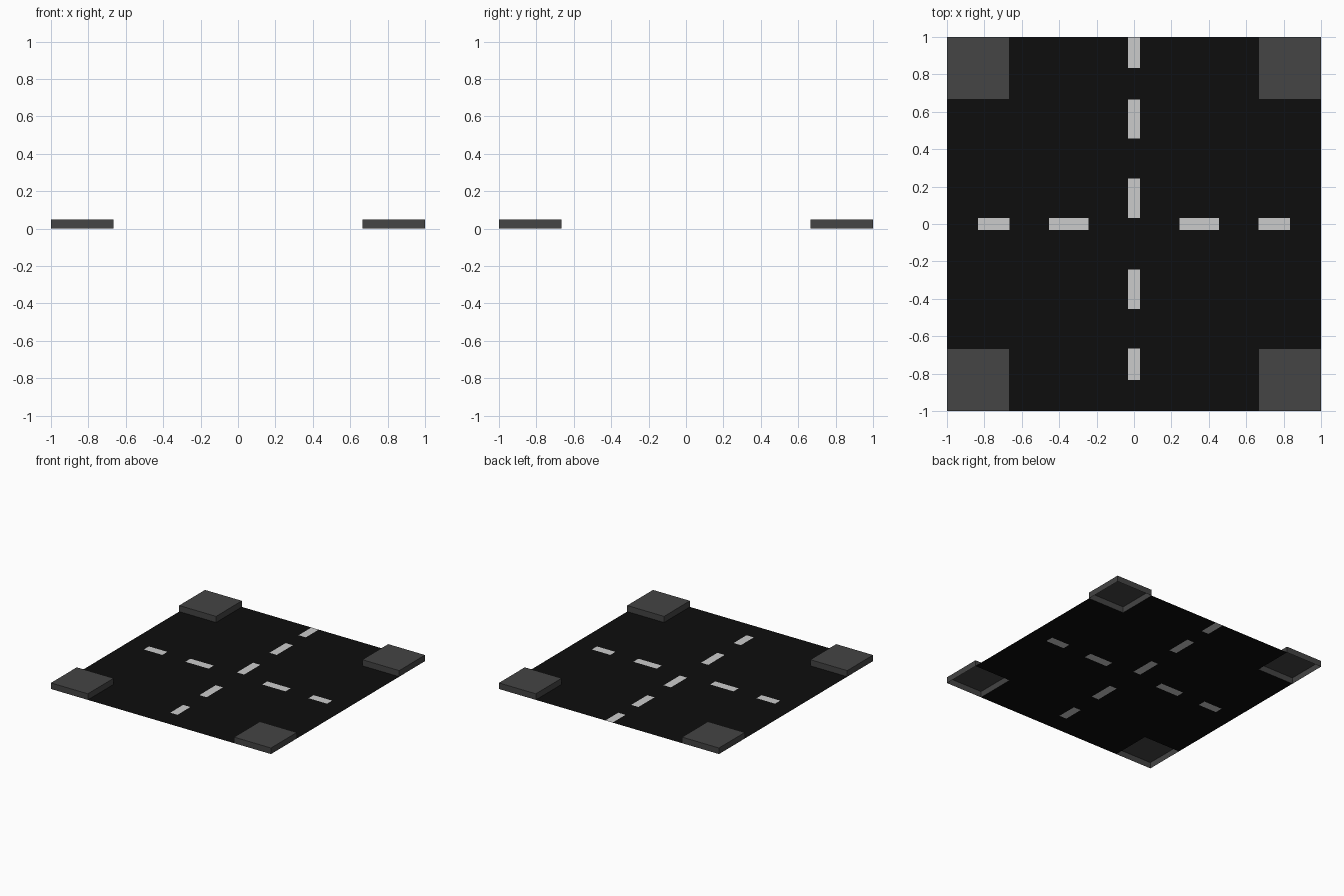
import bpy, bmesh

if "Cube" in bpy.data.objects:
    bpy.data.objects.remove(bpy.data.objects["Cube"])

HALF, CURB, HEIGHT, W = 1.0, 0.665, 0.05, 0.033


def material(name, v):
    m = bpy.data.materials.new(name)
    m.diffuse_color = (v, v, v, 1)
    m.use_nodes = True
    m.node_tree.nodes["Principled BSDF"].inputs["Base Color"].default_value = m.diffuse_color
    return m


def finish(name, bm, mat):
    bmesh.ops.remove_doubles(bm, verts=bm.verts, dist=1e-5)
    me = bpy.data.meshes.new(name)
    bm.to_mesh(me)
    bm.free()
    me.materials.append(mat)
    ob = bpy.data.objects.new(name, me)
    bpy.context.collection.objects.link(ob)
    return ob


def rect(bm, x0, x1, y0, y1, z=0.0):
    return bm.faces.new([bm.verts.new((x, y, z)) for x, y in
                         ((x0, y0), (x1, y0), (x1, y1), (x0, y1))])


asphalt = material("asphalt", 0.004)
paving = material("paving", 0.058)
paint = material("paint", 0.8)

# Lane dashes as (x0, x1, y0, y1), flush with the road
along_y = [(0.833, HALF), (0.456, CURB), (W, 0.243), (-0.455, -0.242), (-0.833, -CURB)]
along_x = [(0.243, 0.455), (CURB, 0.833), (-0.455, -0.243), (-0.833, -CURB)]
dashes = [(-W, W, a, b) for a, b in along_y] + [(a, b, -W, W) for a, b in along_x]

bm = bmesh.new()
for d in dashes:
    rect(bm, *d)
finish("lane_markings", bm, paint)

# Cross-shaped road surface with openings for dashes and corners
c = CURB
corners = [(x0, x1, y0, y1) for x0, x1 in ((-HALF, -c), (c, HALF))
           for y0, y1 in ((-HALF, -c), (c, HALF))]
holes = dashes + corners
xs = sorted({v for h in holes for v in h[:2]})
ys = sorted({v for h in holes for v in h[2:]})
bm = bmesh.new()
for x0, x1 in zip(xs, xs[1:]):
    for y0, y1 in zip(ys, ys[1:]):
        mx, my = (x0 + x1) / 2, (y0 + y1) / 2
        if not any(h[0] < mx < h[1] and h[2] < my < h[3] for h in holes):
            rect(bm, x0, x1, y0, y1)
finish("road", bm, asphalt)

# Raised pavement blocks in the corners, open underneath
for i, h in enumerate(corners):
    bm = bmesh.new()
    top = rect(bm, *h, z=HEIGHT)
    ring = list(top.verts)
    low = [bm.verts.new((v.co.x, v.co.y, 0)) for v in ring]
    for k in range(4):
        n = (k + 1) % 4
        bm.faces.new((low[k], low[n], ring[n], ring[k]))
    finish(f"pavement_corner_{i + 1}", bm, paving)
